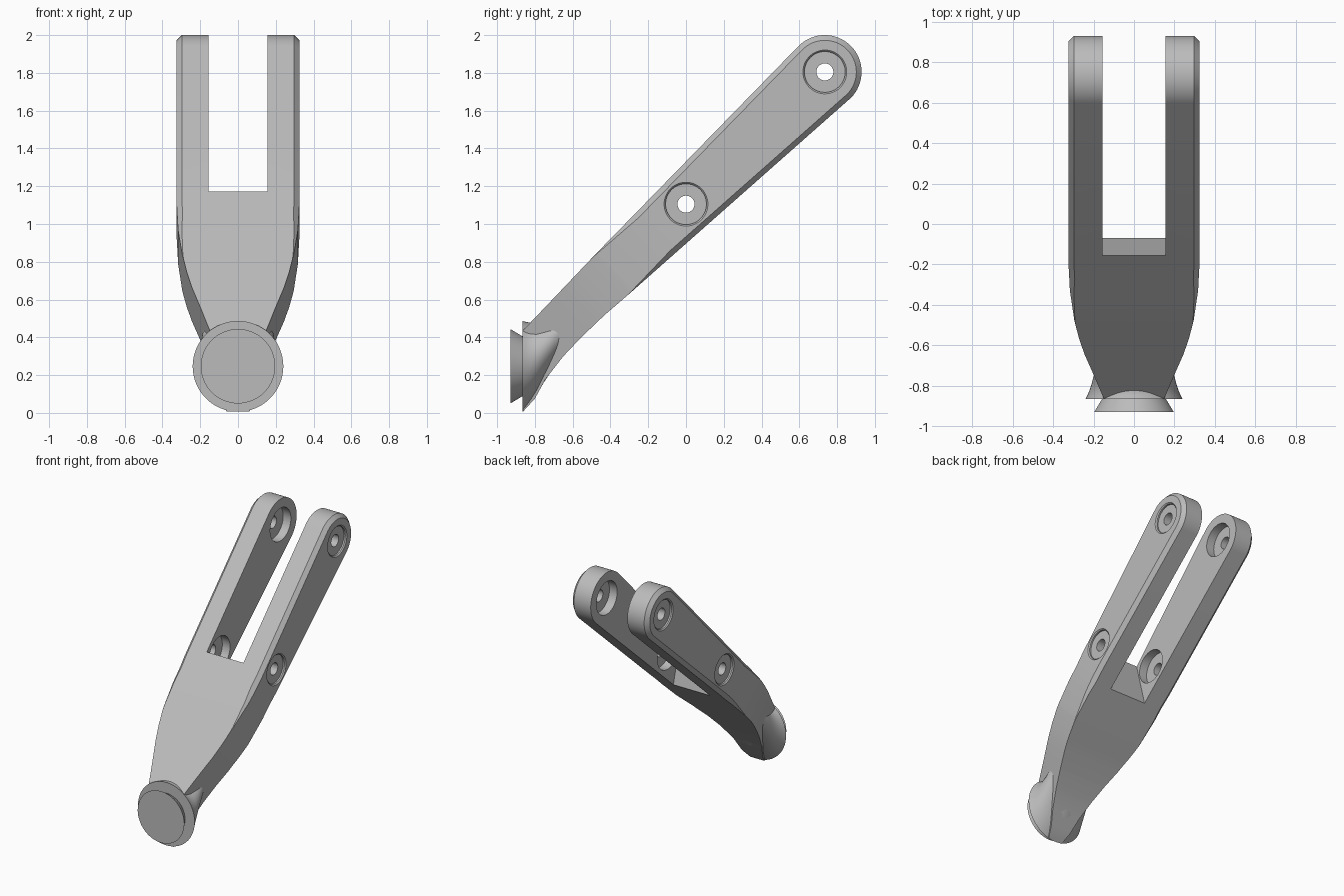
import bpy, bmesh, math
from mathutils import Vector

if "Cube" in bpy.data.objects:
    bpy.data.objects.remove(bpy.data.objects["Cube"], do_unlink=True)

grey = bpy.data.materials.new("plain grey")
grey.use_nodes = True
grey.diffuse_color = (0.5, 0.5, 0.5, 1)
grey.node_tree.nodes["Principled BSDF"].inputs["Base Color"].default_value = (0.5, 0.5, 0.5, 1)


def loft(name, rings, caps=True):
    """Skin a list of closed rings that all have the same point count."""
    bm = bmesh.new()
    rows = [[bm.verts.new(p) for p in ring] for ring in rings]
    n = len(rows[0])
    for a, b in zip(rows, rows[1:]):
        for i in range(n):
            bm.faces.new((a[i], a[(i + 1) % n], b[(i + 1) % n], b[i]))
    if caps:
        bm.faces.new(rows[0])
        bm.faces.new(rows[-1])
    bmesh.ops.remove_doubles(bm, verts=bm.verts, dist=0.0002)
    bmesh.ops.recalc_face_normals(bm, faces=bm.faces)
    mesh = bpy.data.meshes.new(name)
    bm.to_mesh(mesh)
    bm.free()
    mesh.materials.append(grey)
    obj = bpy.data.objects.new(name, mesh)
    bpy.context.collection.objects.link(obj)
    return obj


def activate(obj):
    bpy.ops.object.select_all(action='DESELECT')
    obj.select_set(True)
    bpy.context.view_layer.objects.active = obj


def smooth(obj, degrees=28):
    activate(obj)
    bpy.ops.object.shade_smooth_by_angle(angle=math.radians(degrees))


def cut(obj, cutter):
    cutter.hide_render = True
    activate(obj)
    mod = obj.modifiers.new("cut", 'BOOLEAN')
    mod.operation = 'DIFFERENCE'
    mod.solver = 'EXACT'
    mod.object = cutter
    bpy.ops.object.modifier_apply(modifier=mod.name)
    bpy.data.objects.remove(cutter, do_unlink=True)


def interp(table, s):
    if s <= table[0][0]:
        return table[0][1]
    for (s0, v0), (s1, v1) in zip(table, table[1:]):
        if s <= s1:
            return v0 + (v1 - v0) * (s - s0) / (s1 - s0)
    return table[-1][1]


def ellipse(y, top, bottom, rx, n=64):
    mid, rz = (top + bottom) / 2, (top - bottom) / 2
    return [(rx * math.cos(2 * math.pi * i / n), y, mid + rz * math.sin(2 * math.pi * i / n))
            for i in range(n)]


# Arm: s runs along the 45 degree slope, d is measured across it
R2 = math.sqrt(2)
top_edge = [(-0.30, 0.919), (0.27, 0.933), (1.79, 0.951)]
low_edge = [(-0.604, 0.615), (-0.513, 0.619), (-0.40, 0.652), (-0.25, 0.671), (-0.117, 0.675),
            (0.06, 0.671), (0.233, 0.658), (1.79, 0.563)]
half_width = [(-0.604, 0.06), (-0.30, 0.15), (-0.13, 0.20), (0.01, 0.243), (0.12, 0.27),
              (0.255, 0.295), (0.45, 0.317), (0.655, 0.325)]
bevel = [(0.22, 0.0), (0.55, 0.028)]
END_S, END_D, END_R = 1.796, 0.757, 0.195


def point(x, s, d):
    return Vector((x, (s - d) / R2, (s + d) / R2))


def section(w, c, outer, inner):
    """Bevelled section from (s, top d, low d) of the rim and of the side face."""
    s, t, b = outer
    si, ti, bi = inner
    half = [point(w - c, s, t), point(w, si, ti), point(w, si, bi), point(w - c, s, b)]
    return half + [Vector((-p.x, p.y, p.z)) for p in reversed(half)]


rings = []
stations = sorted({k for t in (top_edge, low_edge, half_width, bevel) for k, v in t if k < 1})
for s in stations:
    t = min(interp(top_edge, s), s + 1.219)
    b, c = interp(low_edge, s), interp(bevel, s)
    rings.append(section(interp(half_width, s), c, (s, t, b), (s, t - c, b + c)))
for i in range(17):
    a = math.pi / 2 * i / 16
    arc = [(END_S + r * math.sin(a), END_D + r * math.cos(a), END_D - r * math.cos(a))
           for r in (END_R, END_R - 0.028)]
    rings.append(section(0.325, 0.028, *arc))
arm = loft("forked_arm", rings, caps=False)

# Fork slot with a steep floor
slot = [(-0.215, 1.4), (0.017, 0.5), (1.5, 0.5), (1.5, 2.5), (-0.215, 2.5)]
cut(arm, loft("slot_cutter", [[(x, y, z) for y, z in slot] for x in (-0.155, 0.155)]))

# Pin holes: shallow outer recess, through hole and inner counterbore
hole = [(0.36, 0.116), (0.325, 0.116), (0.317, 0.108), (0.305, 0.108), (0.305, 0.045),
        (0.22, 0.045), (0.22, 0.125), (0.12, 0.125)]
for y, z in ((0.735, 1.805), (0.0, 1.105)):
    for side in (-1, 1):
        circles = [[(side * x, y + r * math.cos(i * math.pi / 24), z + r * math.sin(i * math.pi / 24))
                    for i in range(48)] for x, r in hole]
        cut(arm, loft("hole_cutter", circles))
smooth(arm)

# Flared neck blending the arm into the round end
neck = loft("flared_neck", [ellipse(*r) for r in (
    (-0.866, 0.487, 0.006, 0.24), (-0.845, 0.481, 0.028, 0.229), (-0.82, 0.478, 0.058, 0.219),
    (-0.79, 0.486, 0.098, 0.209), (-0.75, 0.51, 0.165, 0.199), (-0.70, 0.55, 0.24, 0.19),
    (-0.62, 0.60, 0.345, 0.17))])
smooth(neck, 40)

# Contact pad: cone widening to the front
pad = loft("contact_pad", [ellipse(-0.93, 0.444, 0.05, 0.197), ellipse(-0.86, 0.402, 0.092, 0.155)])
smooth(pad)
